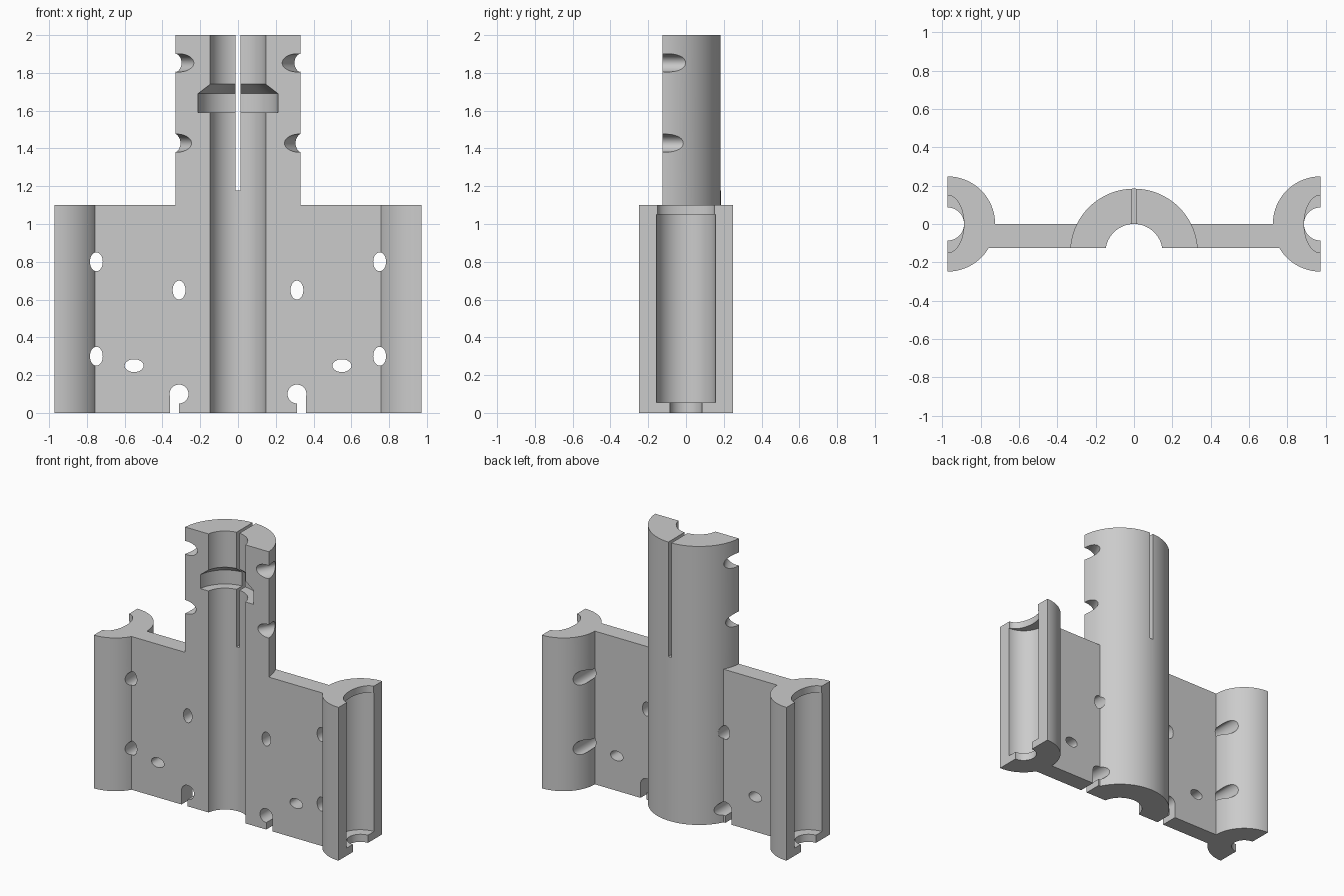
import bpy, bmesh, math
from mathutils import Matrix

if "Cube" in bpy.data.objects:
    bpy.data.objects.remove(bpy.data.objects["Cube"], do_unlink=True)

FRONT = -0.125       # front plane of the plate and column
AXIS_Y = -0.149      # axis of the central column and its bore
HALF = 0.972         # half width of the whole part
PLATE_TOP = 1.1

grey = bpy.data.materials.new("light_grey")
grey.use_nodes = True
colour = (0.6, 0.6, 0.6, 1)
grey.diffuse_color = colour
grey.node_tree.nodes["Principled BSDF"].inputs["Base Color"].default_value = colour


def finish(bm, name):
    bmesh.ops.recalc_face_normals(bm, faces=bm.faces)
    mesh = bpy.data.meshes.new(name)
    bm.to_mesh(mesh)
    bm.free()
    mesh.materials.append(grey)
    obj = bpy.data.objects.new(name, mesh)
    bpy.context.collection.objects.link(obj)
    return obj


def prism(name, points, z0, z1):
    """Closed outline in x, y extruded from z0 to z1."""
    bm = bmesh.new()
    face = bm.faces.new([bm.verts.new((x, y, z0)) for x, y in points])
    out = bmesh.ops.extrude_face_region(bm, geom=[face])
    top = [v for v in out["geom"] if isinstance(v, bmesh.types.BMVert)]
    bmesh.ops.translate(bm, verts=top, vec=(0, 0, z1 - z0))
    return finish(bm, name)


def box(name, x0, x1, y0, y1, z0, z1):
    return prism(name, [(x0, y0), (x1, y0), (x1, y1), (x0, y1)], z0, z1)


def arc(cx, cy, r, a0, a1, steps=64):
    angles = [a0 + (a1 - a0) * i / steps for i in range(steps + 1)]
    return [(cx + r * math.cos(a), cy + r * math.sin(a)) for a in angles]


def turned(name, x, y, profile, squash=1, steps=96):
    """Closed solid turned about a vertical axis from (radius, z) points."""
    bm = bmesh.new()
    rings = []
    for r, z in profile:
        ring = arc(0, 0, r, 0, math.tau, steps)[:-1]
        rings.append([bm.verts.new((x + squash * px, y + py, z)) for px, py in ring])
    for low, high in zip(rings, rings[1:]):
        for i in range(steps):
            j = (i + 1) % steps
            bm.faces.new((low[i], low[j], high[j], high[i]))
    bm.faces.new(rings[0])
    bm.faces.new(rings[-1])
    return finish(bm, name)


def cross_hole(name, x, y, z, rx, rz, turn=0):
    """Elliptical cylinder running front to back, turned about z."""
    bm = bmesh.new()
    bmesh.ops.create_cone(bm, cap_ends=True, segments=48, radius1=1, radius2=1, depth=1.2,
                          matrix=Matrix.Translation((x, y, z)) @ Matrix.Rotation(turn, 4, "Z")
                          @ Matrix.Diagonal((rx, 1, rz, 1)) @ Matrix.Rotation(math.pi / 2, 4, "X"))
    return finish(bm, name)


def combine(target, other, operation):
    mod = target.modifiers.new("combine", "BOOLEAN")
    mod.operation, mod.solver, mod.object = operation, "EXACT", other
    bpy.context.view_layer.update()
    evaluated = target.evaluated_get(bpy.context.evaluated_depsgraph_get())
    mesh = bpy.data.meshes.new_from_object(evaluated)
    target.modifiers.clear()
    target.data = mesh
    bpy.data.objects.remove(other, do_unlink=True)


# Central column: a round bar sliced along the front plane
start = math.asin((FRONT - AXIS_Y) / 0.333)
outline = arc(0, AXIS_Y, 0.333, start, math.pi - start)
outline = [(x, FRONT if i in (0, len(outline) - 1) else y) for i, (x, y) in enumerate(outline)]
body = prism("carriage_half", outline, 0, 2)

# Relief slit down the upper column
combine(body, box("slit", -0.012, 0.012, -0.5, 0.5, 1.178, 2.1), "DIFFERENCE")

# Central bore with its collar recess and tapered roof
bore = [(0.149, -0.1), (0.149, 1.59), (0.213, 1.59), (0.213, 1.69), (0.149, 1.74), (0.149, 2.1)]

# Flat plate and the half round bearing holders at its ends
combine(body, box("plate", -0.85, 0.85, FRONT, 0, 0, PLATE_TOP), "UNION")
for s in (-1, 1):
    points = arc(s * HALF, 0, 0.248, math.pi / 2, math.pi / 2 + s * math.pi)
    combine(body, prism("holder", points, 0, PLATE_TOP), "UNION")

cutters = [turned("bore", 0, AXIS_Y, bore)]
for s in (-1, 1):
    # Bearing pocket with a narrow lower seat and a shallow upper lip
    cutters += [
        turned("pocket", s * HALF, 0, [(0.156, 0.055), (0.156, 1.05)]),
        turned("seat", s * HALF, 0, [(0.086, -0.1), (0.086, 0.1)]),
        turned("lip", s * HALF, 0, [(0.15, 1.0), (0.15, 1.2)], squash=0.57),
    ]
    # Tie holes through plate and holders
    for x, z, rx, rz in ((0.75, 0.8, 0.034, 0.05), (0.75, 0.3, 0.034, 0.05),
                         (0.312, 0.65, 0.034, 0.05), (0.55, 0.25, 0.05, 0.034),
                         (0.312, 0.1, 0.05, 0.05)):
        cutters.append(cross_hole("tie_hole", s * x, 0, z, rx, rz))
    # Open slot below the lowest hole
    x0, x1 = sorted((s * 0.312, s * 0.361))
    cutters.append(box("slot", x0, x1, -0.5, 0.5, -0.1, 0.1))
    # Slanted notches across the column's front corners
    for x, z in ((0.313, 1.853), (0.325, 1.428)):
        cutters.append(cross_hole("notch", s * x, FRONT, z, 0.07, 0.048, -s * math.radians(28)))

for cutter in cutters:
    combine(body, cutter, "DIFFERENCE")

# Smooth the round surfaces, keep the edges crisp
bpy.ops.object.select_all(action="DESELECT")
body.select_set(True)
bpy.context.view_layer.objects.active = body
bpy.ops.object.shade_smooth_by_angle(angle=math.radians(25))
